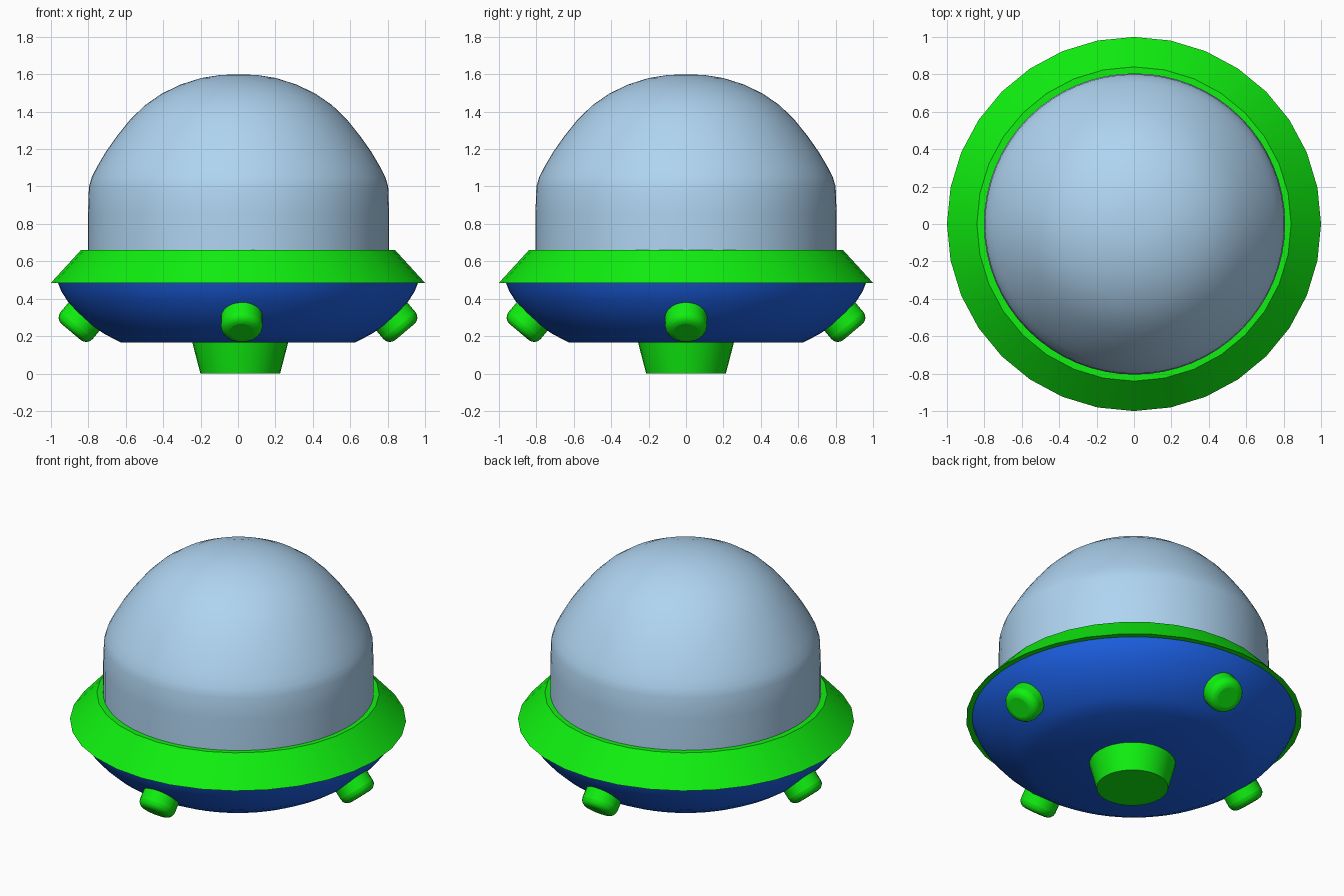
import bpy, bmesh
from math import pi, cos, sin, radians
from mathutils import Matrix, Vector

if "Cube" in bpy.data.objects:
    bpy.data.objects.remove(bpy.data.objects["Cube"])


def material(name, rgb):
    m = bpy.data.materials.new(name)
    m.diffuse_color = (*rgb, 1)
    m.use_nodes = True
    m.node_tree.nodes["Principled BSDF"].inputs["Base Color"].default_value = m.diffuse_color
    return m


green = material("green", (0.005, 0.87, 0.005))
blue = material("blue", (0.012, 0.12, 0.8))
glass = material("pale_blue", (0.43, 0.66, 0.88))


def finish(obj, mat, angle=35):
    obj.data.materials.append(mat)
    bpy.ops.object.select_all(action='DESELECT')
    obj.select_set(True)
    bpy.context.view_layer.objects.active = obj
    bpy.ops.object.shade_smooth_by_angle(angle=radians(angle))


def lathe(name, profile, sides, mat, centre_x=0.0, closed=False):
    """Spin an (r, z) profile about the vertical axis."""
    bm = bmesh.new()
    pts = [bm.verts.new((r, 0, z)) for r, z in profile]
    pairs = list(zip(pts, pts[1:])) + ([(pts[-1], pts[0])] if closed else [])
    edges = [bm.edges.new(p) for p in pairs]
    bmesh.ops.spin(bm, geom=pts + edges, cent=(0, 0, 0), axis=(0, 0, 1),
                   angle=2 * pi, steps=sides, use_merge=False, use_duplicate=False)
    bmesh.ops.remove_doubles(bm, verts=bm.verts, dist=1e-4)
    bmesh.ops.recalc_face_normals(bm, faces=bm.faces)
    me = bpy.data.meshes.new(name)
    bm.to_mesh(me)
    bm.free()
    obj = bpy.data.objects.new(name, me)
    obj.location.x = centre_x
    bpy.context.collection.objects.link(obj)
    finish(obj, mat)
    return obj


# Canopy: short upright wall blending into a rounded cap
lathe("dome", [(0.805, 0.62), (0.805, 0.86), (0.80, 1.0), (0.785, 1.05),
               (0.757, 1.105), (0.71, 1.185), (0.65, 1.27), (0.58, 1.357),
               (0.50, 1.435), (0.41, 1.497), (0.31, 1.545), (0.20, 1.58),
               (0.10, 1.596), (0, 1.6)], 64, glass, 0.003)

# Sloped rim with 32 sides
lathe("rim", [(1.0, 0.485), (0.84, 0.66), (0.79, 0.66), (0.79, 0.485)],
      32, green, closed=True)

# Bowl-shaped hull with a flat underside
lathe("hull", [(0.965, 0.49), (0.945, 0.44), (0.91, 0.385), (0.86, 0.325),
               (0.795, 0.265), (0.715, 0.212), (0.625, 0.165), (0, 0.165)],
      64, blue)

# Tapered thruster under the hull
lathe("thruster", [(0.262, 0.19), (0.256, 0.165), (0.213, 0), (0, 0)],
      32, green, 0.012)

# Four rounded feet pointing out and down
tilt = radians(50)
for i, side in enumerate(("right", "back", "left", "front")):
    turn = Matrix.Rotation(i * pi / 2, 4, 'Z')
    axis = Vector((cos(tilt), 0, -sin(tilt)))
    centre = Vector((0.892, 0, 0.222)) - axis * 0.11
    bpy.ops.mesh.primitive_cylinder_add(vertices=24, radius=0.112, depth=0.22)
    foot = bpy.context.object
    foot.name = side + "_foot"
    offset = Matrix.Translation((0.02 if i % 2 else 0.0, 0, 0))
    foot.matrix_world = (offset @ turn @ Matrix.Translation(centre)
                         @ axis.to_track_quat('Z', 'Y').to_matrix().to_4x4())
    finish(foot, green, 60)
    bevel = foot.modifiers.new("rounded_ends", 'BEVEL')
    bevel.width = 0.045
    bevel.segments = 4
    bevel.limit_method = 'ANGLE'
    bevel.angle_limit = radians(40)
